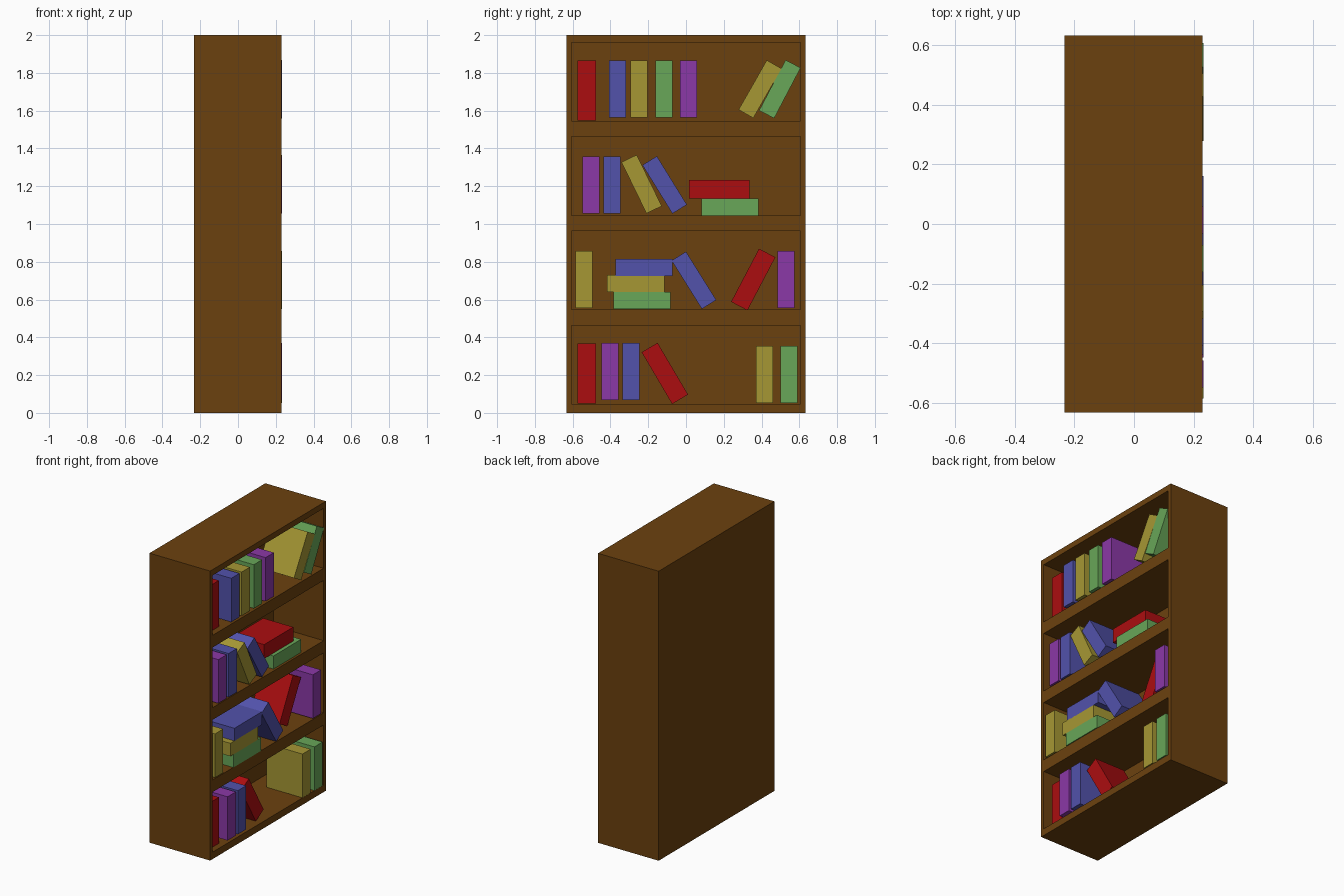
import bpy, bmesh, math
from mathutils import Matrix, Vector

if "Cube" in bpy.data.objects:
    bpy.data.objects.remove(bpy.data.objects["Cube"])

def material(name, rgb):
    m = bpy.data.materials.new(name)
    m.diffuse_color = (*rgb, 1)
    m.use_nodes = True
    m.node_tree.nodes["Principled BSDF"].inputs["Base Color"].default_value = m.diffuse_color
    return m

MATS = {
    "brown": material("brown wood", (0.148, 0.053, 0.0045)),
    "red": material("red cover", (0.41, 0.004, 0.005)),
    "blue": material("blue cover", (0.085, 0.085, 0.41)),
    "yellow": material("yellow cover", (0.38, 0.31, 0.034)),
    "green": material("green cover", (0.14, 0.385, 0.098)),
    "purple": material("purple cover", (0.256, 0.04, 0.385)),
}

def box(name, color, lo, hi, tilt=0.0):
    """Box between two corners, tilted about its centre (top leans to +y)."""
    lo, hi = Vector(lo), Vector(hi)
    bm = bmesh.new()
    bmesh.ops.create_cube(bm, size=1, matrix=Matrix.Diagonal((*(hi - lo), 1)))
    mesh = bpy.data.meshes.new(name)
    bm.to_mesh(mesh)
    bm.free()
    mesh.materials.append(MATS[color])
    ob = bpy.data.objects.new(name, mesh)
    ob.location = (lo + hi) / 2
    ob.rotation_euler.x = -math.radians(tilt)
    bpy.context.collection.objects.link(ob)
    return ob

# Bookcase, open towards +x
BACK, FRONT, HALF, WALL, INNER = -0.2335, 0.2295, 0.632, 0.607, -0.155
box("back_panel", "brown", (BACK, -HALF, 0), (INNER, HALF, 2))
for side, s in (("left", -1), ("right", 1)):
    y0, y1 = sorted((s * WALL, s * HALF))
    box(side + "_wall", "brown", (INNER, y0, 0), (FRONT, y1, 2))
boards = {"bottom_board": (0, 0.048), "lower_shelf": (0.463, 0.547),
          "middle_shelf": (0.962, 1.046), "upper_shelf": (1.462, 1.546),
          "top_board": (1.96, 2)}
for name, (z0, z1) in boards.items():
    box(name, "brown", (INNER, -WALL, z0), (FRONT, WALL, z1))

# Books: colour, centre y, centre z, tilt in degrees (90 = lying flat)
BOOKS = [
    # top row
    ("red", -.526, 1.706, 0), ("blue", -.362, 1.714, 0), ("yellow", -.249, 1.714, 0),
    ("green", -.116, 1.714, 0), ("purple", .013, 1.714, 0),
    ("yellow", .392, 1.714, 29.7), ("green", .497, 1.714, 27.7),
    # third row
    ("purple", -.503, 1.206, 0), ("blue", -.392, 1.206, 0), ("yellow", -.235, 1.211, -26),
    ("blue", -.113, 1.207, -31.7), ("red", .176, 1.184, 90), ("green", .234, 1.091, 90),
    # second row
    ("yellow", -.540, .707, 0), ("blue", -.222, .771, 90), ("yellow", -.266, .684, 90),
    ("green", -.233, .594, 90), ("blue", .042, .702, -32), ("red", .356, .706, 27.7),
    ("purple", .529, .707, 0),
    # bottom row
    ("red", -.526, .208, 0), ("purple", -.402, .220, 0), ("blue", -.291, .220, 0),
    ("red", -.112, .209, -30.5), ("yellow", .415, .203, 0), ("green", .545, .203, 0),
]
for i, (color, y, z, tilt) in enumerate(BOOKS):
    # Red books are thicker and taller but less deep
    w, h, front, back = (.098, .318, .188, -.042) if color == "red" else (.09, .302, .2335, -.042)
    if color == "red" and tilt == 27.7:      # pushed further in
        front, back = .15, -.08
    if color == "green" and z == 1.091:
        front, back = .213, -.062
    box(f"{color}_book_{i + 1}", color, (back, y - w / 2, z - h / 2),
        (front, y + w / 2, z + h / 2), tilt)
